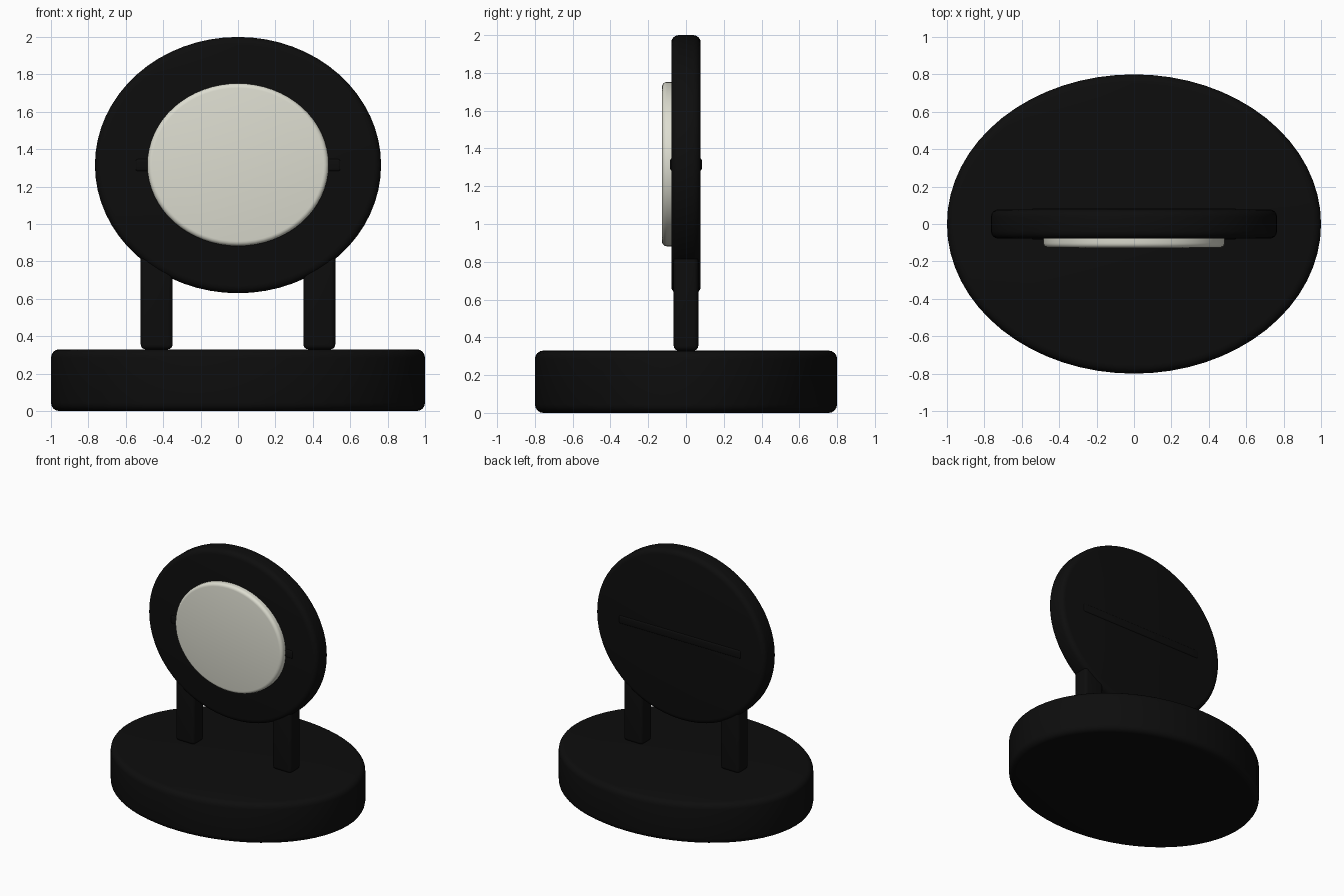
import bpy
import math

default_cube = bpy.data.objects.get("Cube")
if default_cube:
    bpy.data.objects.remove(default_cube, do_unlink=True)


def make_material(name, colour):
    mat = bpy.data.materials.new(name)
    mat.use_nodes = True
    mat.diffuse_color = colour
    bsdf = next(n for n in mat.node_tree.nodes if n.type == "BSDF_PRINCIPLED")
    bsdf.inputs["Base Color"].default_value = colour
    return mat


black = make_material("matte black", (0.004, 0.004, 0.004, 1))
ivory = make_material("ivory", (0.72, 0.72, 0.63, 1))


def finish(name, mat, size, bevel):
    """Scale the active primitive, round its edges and smooth it."""
    obj = bpy.context.object
    obj.name = name
    obj.dimensions = size
    bpy.context.view_layer.update()
    bpy.ops.object.transform_apply(location=False, rotation=True, scale=True)
    obj.data.materials.append(mat)
    mod = obj.modifiers.new("Rounded edges", "BEVEL")
    mod.width = bevel
    mod.segments = 4
    mod.limit_method = "ANGLE"
    mod.angle_limit = math.radians(40)
    bpy.ops.object.modifier_apply(modifier=mod.name)
    bpy.ops.object.shade_smooth_by_angle(angle=math.radians(35))
    return obj


def oval(name, mat, size, location, bevel, upright=False):
    """Oval slab; size is given as width, height of the oval, thickness."""
    rotation = (math.pi / 2, 0, 0) if upright else (0, 0, 0)
    bpy.ops.mesh.primitive_cylinder_add(vertices=64, radius=1, depth=2,
                                        location=location, rotation=rotation)
    return finish(name, mat, size, bevel)


def block(name, mat, size, location, bevel):
    bpy.ops.mesh.primitive_cube_add(size=1, location=location)
    return finish(name, mat, size, bevel)


# Base
oval("base", black, (2, 1.6, 0.33), (0, 0, 0.165), 0.045)

# Upright round frame and the pale pad on its front
oval("round_frame", black, (1.53, 1.37, 0.156), (0, 0, 1.315), 0.04, upright=True)
oval("front_pad", ivory, (0.97, 0.87, 0.1), (0, -0.077, 1.317), 0.025, upright=True)

# Slim bar through the middle of the frame
block("cross_bar", black, (1.1, 0.168, 0.07), (0, 0, 1.315), 0.015)

# Support posts
for side, name in ((1, "left_post"), (-1, "right_post")):
    block(name, black, (0.17, 0.13, 0.7), (side * 0.435, 0, 0.68), 0.025)
